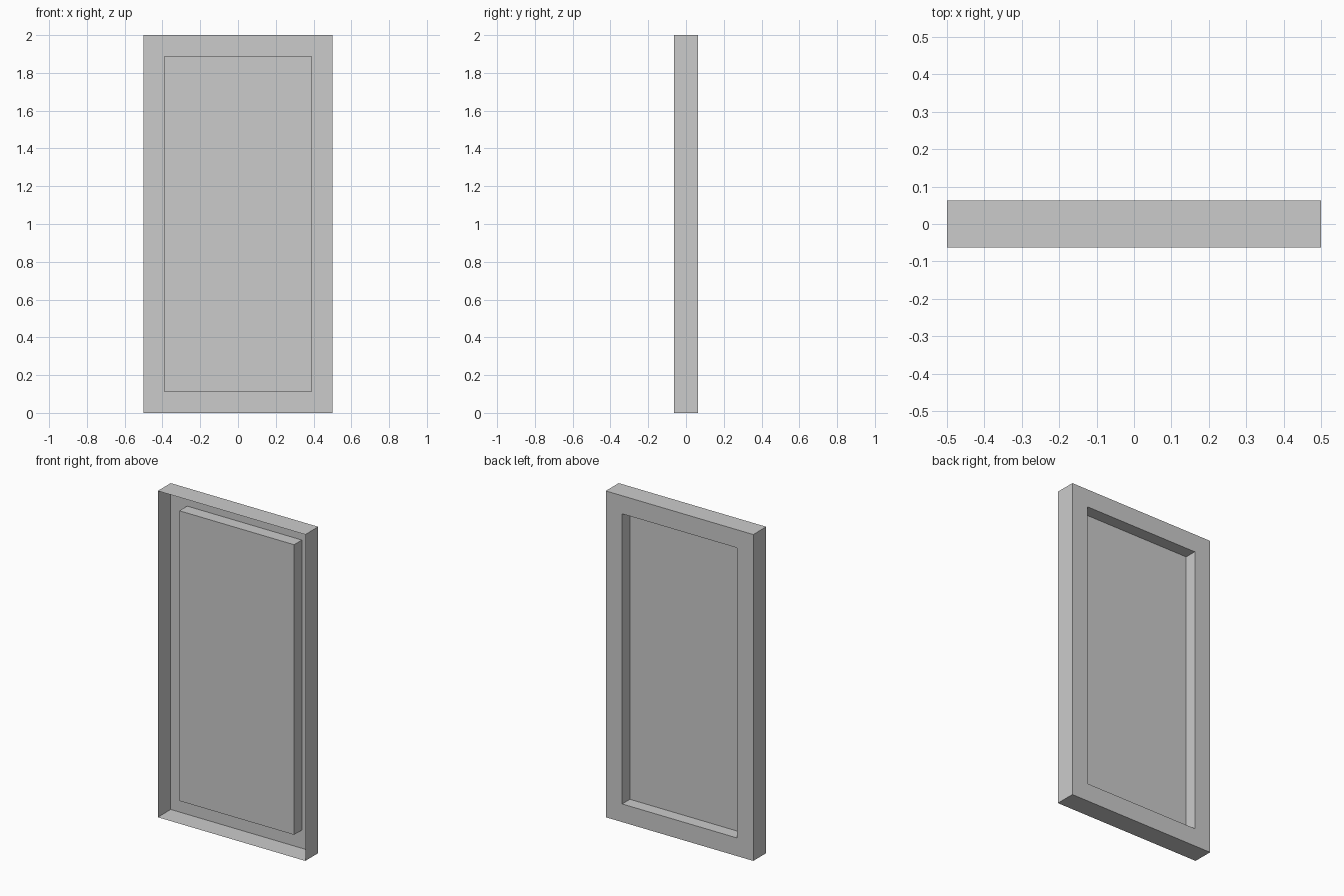
import bpy, bmesh
from mathutils import Matrix, Vector

if "Cube" in bpy.data.objects:
    bpy.data.objects.remove(bpy.data.objects["Cube"])

WIDTH, DEPTH, HEIGHT = 1.0, 0.125, 2.0
BORDER, RECESS = 0.111, 0.075

# Thin-walled box standing on the ground
bm = bmesh.new()
bmesh.ops.create_cube(bm, size=1.0, matrix=Matrix.Translation((0, 0, HEIGHT / 2))
                      @ Matrix.Diagonal((WIDTH, DEPTH, HEIGHT, 1)))

# Open front
front = [f for f in bm.faces if f.normal.y < -0.9]
bmesh.ops.delete(bm, geom=front, context='FACES_ONLY')

# Back frame with a panel pushed forward into the shell
back = next(f for f in bm.faces if f.normal.y > 0.9)
bmesh.ops.inset_region(bm, faces=[back], thickness=BORDER, use_even_offset=True,
                       use_boundary=True)
panel = bmesh.ops.extrude_discrete_faces(bm, faces=[back])['faces'][0]
bmesh.ops.translate(bm, verts=panel.verts, vec=Vector((0, -RECESS, 0)))

mesh = bpy.data.meshes.new("recessed_panel")
bm.to_mesh(mesh)
bm.free()
obj = bpy.data.objects.new("recessed_panel", mesh)
bpy.context.collection.objects.link(obj)
